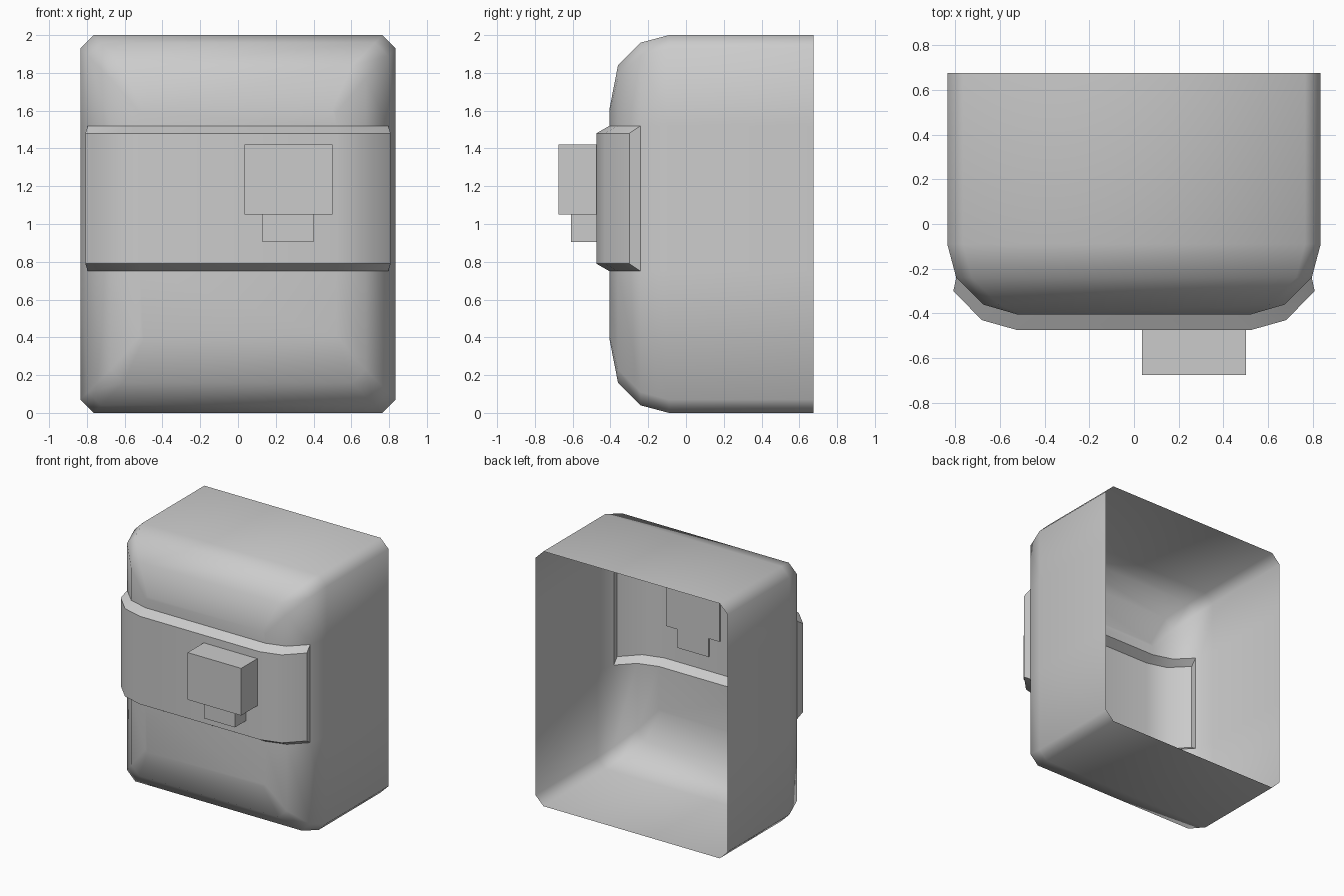
import bpy, bmesh, math
from mathutils import Vector

cube = bpy.data.objects.get("Cube")
if cube:
    bpy.data.objects.remove(cube, do_unlink=True)

grey = bpy.data.materials.new("plain_grey")
grey.use_nodes = True
grey.diffuse_color = (0.6, 0.6, 0.6, 1)
grey.node_tree.nodes["Principled BSDF"].inputs["Base Color"].default_value = (0.6, 0.6, 0.6, 1)


def finish(bm, name, smooth=True):
    bmesh.ops.recalc_face_normals(bm, faces=bm.faces)
    mesh = bpy.data.meshes.new(name)
    bm.to_mesh(mesh)
    bm.free()
    mesh.materials.append(grey)
    obj = bpy.data.objects.new(name, mesh)
    bpy.context.collection.objects.link(obj)
    if smooth:
        bpy.ops.object.select_all(action='DESELECT')
        obj.select_set(True)
        bpy.context.view_layer.objects.active = obj
        bpy.ops.object.shade_smooth_by_angle(angle=math.radians(50))
    return obj


BAND_LOW, BAND_HIGH = 0.75, 1.52

# Open-backed shell: chamfered rectangles lofted from back to front
bm = bmesh.new()
rings = []
for y, w, h, c in [(0.675, 0.835, 1, 0.07), (-0.09, 0.835, 1, 0.07),
                   (-0.24, 0.795, 0.96, 0.07), (-0.36, 0.675, 0.84, 0.07),
                   (-0.405, 0.52, 0.61, 0.02)]:
    corner = [(w, h - c), (w - c, h)]
    half = corner + [(-x, z) for x, z in reversed(corner)]
    outline = half + [(-x, -z) for x, z in half]
    rings.append([bm.verts.new((x, y, z + 1)) for x, z in outline])
for a, b in zip(rings, rings[1:]):
    for i in range(8):
        j = (i + 1) % 8
        bm.faces.new((a[i], a[j], b[j], b[i]))
bm.faces.new(rings[-1])

# Opening behind the band
for z in (BAND_LOW, BAND_HIGH):
    bmesh.ops.bisect_plane(bm, geom=bm.verts[:] + bm.edges[:] + bm.faces[:],
                           plane_co=(0, 0, z), plane_no=(0, 0, 1))
hole = []
for f in bm.faces:
    mid = f.calc_center_median()
    if BAND_LOW < mid.z < BAND_HIGH and mid.y < -0.25:
        hole.append(f)
bmesh.ops.delete(bm, geom=hole, context='FACES')
finish(bm, "shell")

# Raised band wrapping the front, with sloping rims and closed ends
bm = bmesh.new()


def mirrored(path):
    return [(-x, y) for x, y in path] + [(x, y) for x, y in reversed(path)]


base = mirrored([(0.795, -0.24), (0.675, -0.36), (0.52, -0.405)])
outer = mirrored([(0.808, -0.3), (0.68, -0.43), (0.52, -0.475)])
rows = [[bm.verts.new((x, y, z)) for x, y in path]
        for path, z in [(base, BAND_LOW), (outer, 0.79), (outer, 1.48), (base, BAND_HIGH)]]
for a, b in zip(rows, rows[1:]):
    for i in range(len(a) - 1):
        bm.faces.new((a[i], a[i + 1], b[i + 1], b[i]))
for end in (0, -1):
    bm.faces.new([row[end] for row in rows])
finish(bm, "front_band")


# Latch blocks on the band
def block(name, low, high):
    bm = bmesh.new()
    bmesh.ops.create_cube(bm, size=1)
    low, high = Vector(low), Vector(high)
    bmesh.ops.scale(bm, vec=high - low, verts=bm.verts)
    bmesh.ops.translate(bm, vec=(low + high) / 2, verts=bm.verts)
    finish(bm, name, smooth=False)


block("latch_block", (0.035, -0.675, 1.05), (0.5, -0.465, 1.42))
block("latch_tab", (0.13, -0.61, 0.905), (0.4, -0.465, 1.05))
